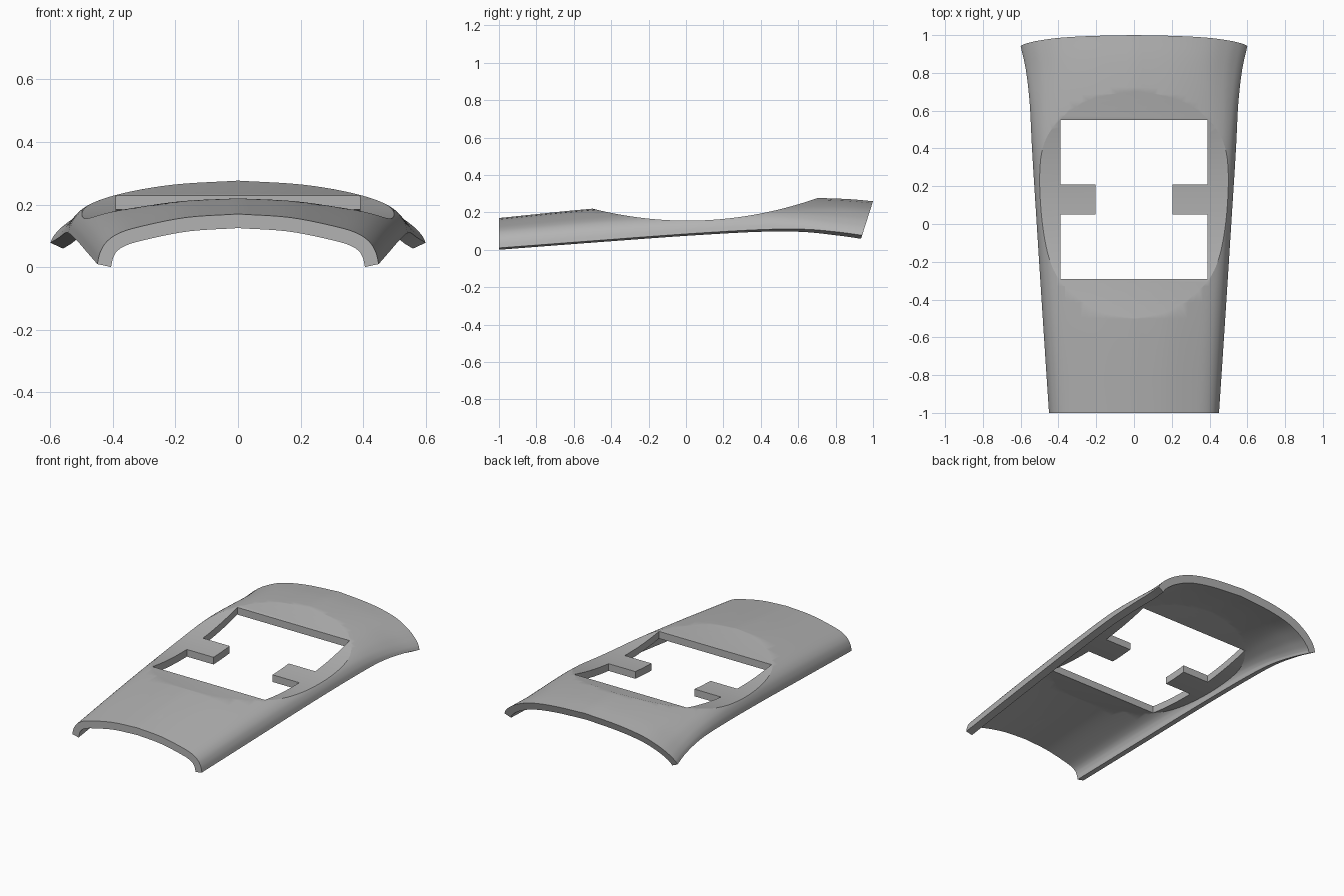
import bpy, bmesh
from mathutils import Vector

if "Cube" in bpy.data.objects:
    bpy.data.objects.remove(bpy.data.objects["Cube"])

THICK = 0.045

grey = bpy.data.materials.new("plain grey")
grey.use_nodes = True
colour = (0.45, 0.45, 0.45, 1)
grey.diffuse_color = colour
grey.node_tree.nodes["Principled BSDF"].inputs["Base Color"].default_value = colour

# Stations along the length: y, half width, crown height, rim height
STATIONS = [(-1, .45, .17, .01), (-.5, .483, .22, .048), (0, .515, .254, .085),
            (.4, .54, .272, .108), (.65, .552, .277, .11),
            (.85, .572, .272, .095), (1, .6, .26, .078)]
# Half cross-sections, as fractions of half width and height
ARCHED = [(0, 1), (.37, .93), (.7, .745), (.85, .61), (.935, .44), (.98, .23), (1, 0)]
FLARED = [(0, 1), (.37, .92), (.65, .76), (.83, .52), (.93, .3), (.98, .13), (1, 0)]


def spline(points, steps):
    """Smooth curve through points of any dimension."""
    pts = [Vector(p) for p in points]
    pts = [2 * pts[0] - pts[1]] + pts + [2 * pts[-1] - pts[-2]]
    out = []
    for a, b, c, d in zip(pts, pts[1:], pts[2:], pts[3:]):
        for i in range(steps):
            t = i / steps
            out.append(0.5 * (2 * b + (c - a) * t + (2 * a - 5 * b + 4 * c - d) * t ** 2
                              + (3 * b - a - 3 * c + d) * t ** 3))
    return out + [pts[-2]]


def make_object(name, bm):
    bmesh.ops.recalc_face_normals(bm, faces=bm.faces)
    mesh = bpy.data.meshes.new(name)
    bm.to_mesh(mesh)
    bm.free()
    mesh.materials.append(grey)
    obj = bpy.data.objects.new(name, mesh)
    bpy.context.collection.objects.link(obj)
    return obj


def loft(name, sections):
    """Closed solid through matching closed loops."""
    bm = bmesh.new()
    rings = [[bm.verts.new(p) for p in s] for s in sections]
    n = len(rings[0])
    for a, b in zip(rings, rings[1:]):
        for i in range(n):
            j = (i + 1) % n
            bm.faces.new((a[i], a[j], b[j], b[i]))
    bm.faces.new(rings[0])
    bm.faces.new(rings[-1])
    return make_object(name, bm)


def arch(station, inset):
    """Full arch at one station, moved inward by inset along its normals."""
    y, w, top, rim = station
    f = min(max((y - .3) / .6, 0), 1)
    f = f * f * (3 - 2 * f)
    mixed = [Vector(a).lerp(Vector(b), f) for a, b in zip(ARCHED, FLARED)]
    half = [Vector((p.x * w, rim + p.y * (top - rim))) for p in spline(mixed, 5)]
    full = [Vector((-p.x, p.y)) for p in reversed(half[1:])] + half
    lean = .32 * min(max((y - .5) / .5, 0), 1)
    result = []
    for i, p in enumerate(full):
        t = full[min(i + 1, len(full) - 1)] - full[max(i - 1, 0)]
        normal = Vector((-t.y, t.x)).normalized()
        q = p - normal * inset
        result.append(Vector((q.x, y - lean * (.26 - q.y), q.y)))
    return result


def dish(y):
    """Height of the scooped floor, which is level from side to side."""
    return .158 + .046 * (y - .1) + .249 * (y - .1) ** 2


def scoop(name, low, high):
    """Curved slab following the floor from low to high above it."""
    ys = [-.8 + i * 1.8 / 48 for i in range(49)]
    return loft(name, [[(x, y, dish(y) + h) for x, h in
                        ((-.75, low), (.75, low), (.75, high), (-.75, high))] for y in ys])


def combine(obj, tool, operation):
    mod = obj.modifiers.new(operation.title(), "BOOLEAN")
    mod.operation = operation
    mod.solver = "EXACT"
    mod.object = tool
    bpy.context.view_layer.objects.active = obj
    bpy.ops.object.modifier_apply(modifier=mod.name)
    bpy.data.objects.remove(tool)


stations = spline(STATIONS, 6)

# Arched shell of even thickness
panel = loft("curved_panel", [arch(s, 0) + arch(s, THICK)[::-1] for s in stations])

# Floor of the scooped recess, trimmed to end inside the shell wall
recess_floor = scoop("recess_floor", -THICK, .02)
combine(recess_floor, loft("floor_trim", [arch(s, .02) for s in stations]), "INTERSECT")
combine(panel, recess_floor, "UNION")
combine(panel, scoop("recess_cutter", 0, .6), "DIFFERENCE")

# Opening with a tab projecting from each side
right_side = [(.39, -.29), (.39, .05), (.205, .05), (.205, .21), (.39, .21), (.39, .55)]
outline = right_side + [(-x, y) for x, y in reversed(right_side)]
opening = loft("opening_cutter", [[(x, y, z) for x, y in outline] for z in (-.3, .6)])
combine(panel, opening, "DIFFERENCE")

# Smooth curves with crisp cut edges
bpy.ops.object.select_all(action="DESELECT")
panel.select_set(True)
bpy.context.view_layer.objects.active = panel
bpy.ops.object.shade_smooth_by_angle(angle=.4)
